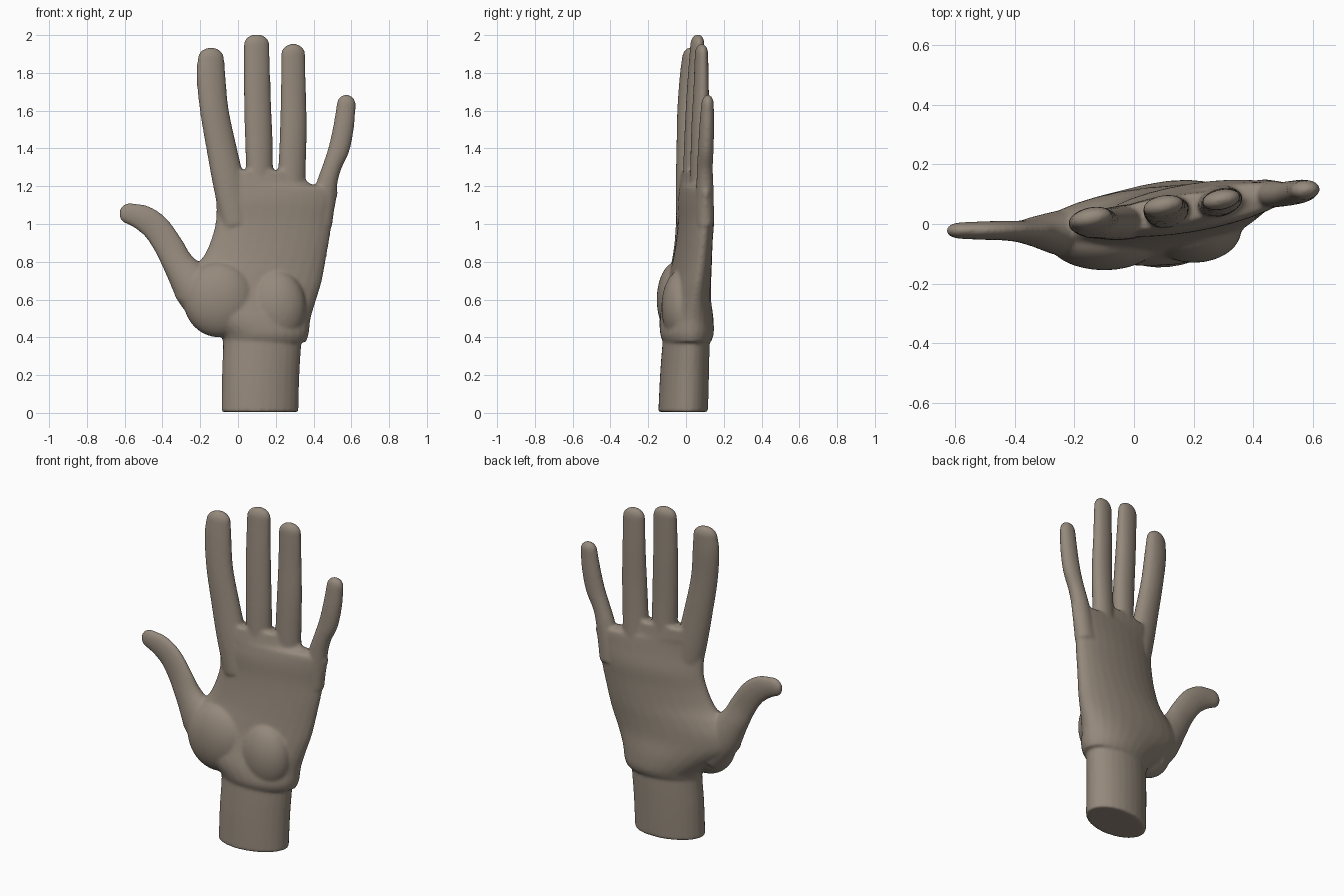
import bpy, bmesh
from math import cos, sin, pi
from mathutils import Vector

bm = bmesh.new()
N = 28


def smooth_rows(rows, steps=6):
    """Catmull-Rom interpolation through rows of numbers."""
    out = []
    for i in range(len(rows) - 1):
        a, b, c, d = (rows[max(i - 1, 0)], rows[i], rows[i + 1], rows[min(i + 2, len(rows) - 1)])
        for s in range(steps):
            t = s / steps
            out.append([0.5 * (2 * q + (r - p) * t + (2 * p - 5 * q + 4 * r - u) * t * t
                               + (3 * q - p - 3 * r + u) * t ** 3)
                        for p, q, r, u in zip(a, b, c, d)])
    return out + [list(rows[-1])]


def skin(rings):
    """Closed tube; each ring = centre, side vector, half width, half depth, tilt."""
    loops = []
    for c, side, hw, hd, tilt in rings:
        loops.append([bm.verts.new(c + side * hw * cos(a) + Vector((0, hd * sin(a) + tilt * hw * cos(a), 0)))
                      for a in (2 * pi * k / N for k in range(N))])
    faces = [bm.faces.new(loops[0]), bm.faces.new(loops[-1])]
    for p, q in zip(loops, loops[1:]):
        for k in range(N):
            j = (k + 1) % N
            faces.append(bm.faces.new((p[k], p[j], q[j], q[k])))
    bmesh.ops.recalc_face_normals(bm, faces=faces)


def slab(rows):
    """Rows: z, left x, right x, centre y, half depth, tilt."""
    skin([(Vector(((l + r) / 2, y, z)), Vector((1, 0, 0)), (r - l) / 2, hd, t)
          for z, l, r, y, hd, t in smooth_rows(rows)])


def digit(rows, cap, tilt=0.15):
    """Rows: x, y, z, half width, half depth; rounded end of length cap."""
    pts = smooth_rows(rows)
    rings = []
    for i, (x, y, z, hw, hd) in enumerate(pts):
        d = Vector(pts[min(i + 1, len(pts) - 1)][:3]) - Vector(pts[max(i - 1, 0)][:3])
        d.normalize()
        rings.append((Vector((x, y, z)), Vector((d.z, 0, -d.x)).normalized(), hw, hd, tilt))
    c, side, hw, hd, tilt = rings[-1]
    for k in range(1, 7):
        a = k / 6.3 * pi / 2
        rings.append((c + d * cap * sin(a), side, hw * cos(a), hd * cos(a), tilt))
    skin(rings)


def pad(centre, radii):
    """Fleshy mound of the palm."""
    r = bmesh.ops.create_uvsphere(bm, u_segments=32, v_segments=20, radius=1)
    for v in r['verts']:
        v.co = Vector(centre) + Vector([a * b for a, b in zip(v.co, radii)])


# Wrist
slab([(0.005, -0.087, 0.32, -0.015, 0.13, 0.10),
      (0.2, -0.085, 0.325, -0.008, 0.128, 0.10),
      (0.38, -0.08, 0.335, 0.0, 0.122, 0.10),
      (0.5, -0.1, 0.33, 0.0, 0.11, 0.10)])

# Palm
slab([(0.375, -0.08, 0.36, 0.005, 0.125, 0.10),
      (0.42, -0.10, 0.375, 0.005, 0.14, 0.10),
      (0.5, -0.20, 0.385, 0.003, 0.138, 0.12),
      (0.6, -0.325, 0.415, 0.005, 0.12, 0.12),
      (0.68, -0.33, 0.44, 0.015, 0.108, 0.12),
      (0.75, -0.27, 0.455, 0.025, 0.10, 0.13),
      (0.82, -0.19, 0.467, 0.035, 0.092, 0.14),
      (0.92, -0.142, 0.485, 0.045, 0.085, 0.15),
      (1.02, -0.118, 0.50, 0.053, 0.082, 0.16),
      (1.12, -0.118, 0.52, 0.05, 0.075, 0.17),
      (1.19, -0.128, 0.52, 0.05, 0.066, 0.17),
      (1.215, -0.13, 0.38, 0.04, 0.06, 0.17),
      (1.285, -0.14, 0.35, 0.04, 0.05, 0.17)])
pad((-0.10, -0.05, 0.60), (0.19, 0.105, 0.2))
pad((0.20, -0.02, 0.56), (0.16, 0.11, 0.2))

# Index finger
digit([(0.0, 0.01, 1.0, 0.085, 0.06), (-0.045, 0.005, 1.2, 0.085, 0.058),
       (-0.087, 0.003, 1.4, 0.08, 0.052), (-0.125, 0.003, 1.6, 0.076, 0.048),
       (-0.143, 0.012, 1.78, 0.077, 0.044), (-0.143, 0.018, 1.875, 0.07, 0.038)], 0.06)
# Middle finger
digit([(0.12, 0.04, 1.0, 0.07, 0.06), (0.115, 0.04, 1.25, 0.071, 0.055),
       (0.11, 0.042, 1.45, 0.073, 0.05), (0.102, 0.05, 1.7, 0.071, 0.045),
       (0.098, 0.06, 1.95, 0.068, 0.036)], 0.055)
# Ring finger
digit([(0.28, 0.08, 1.0, 0.075, 0.06), (0.285, 0.075, 1.25, 0.073, 0.052),
       (0.293, 0.075, 1.5, 0.071, 0.046), (0.293, 0.08, 1.7, 0.067, 0.04),
       (0.292, 0.082, 1.9, 0.064, 0.034)], 0.055)
# Little finger
digit([(0.43, 0.1, 1.0, 0.07, 0.05), (0.468, 0.1, 1.2, 0.056, 0.045),
       (0.497, 0.1, 1.3, 0.05, 0.042), (0.535, 0.105, 1.4, 0.056, 0.041),
       (0.56, 0.11, 1.52, 0.055, 0.039), (0.573, 0.114, 1.635, 0.05, 0.033)], 0.05, 0.05)
# Thumb
digit([(-0.12, -0.03, 0.55, 0.13, 0.09), (-0.22, -0.03, 0.66, 0.12, 0.08),
       (-0.31, -0.025, 0.78, 0.085, 0.055), (-0.365, -0.025, 0.88, 0.078, 0.038),
       (-0.43, -0.022, 0.975, 0.075, 0.033), (-0.5, -0.022, 1.03, 0.07, 0.031),
       (-0.575, -0.022, 1.055, 0.056, 0.028)], 0.055, 0.03)

mesh = bpy.data.meshes.new("hand")
bm.to_mesh(mesh)
bm.free()
hand = bpy.data.objects.new("hand", mesh)
bpy.context.collection.objects.link(hand)

# Fuse the parts into one soft skin
fuse = hand.modifiers.new("fuse", 'REMESH')
fuse.mode = 'VOXEL'
fuse.voxel_size = 0.009
fuse.use_smooth_shade = True
soft = hand.modifiers.new("soften", 'SMOOTH')
soft.factor = 0.5
soft.iterations = 7

# Skin colour
skin_mat = bpy.data.materials.new("skin")
skin_mat.diffuse_color = (0.30, 0.25, 0.20, 1)
mesh.materials.append(skin_mat)
for p in mesh.polygons:
    p.use_smooth = True
